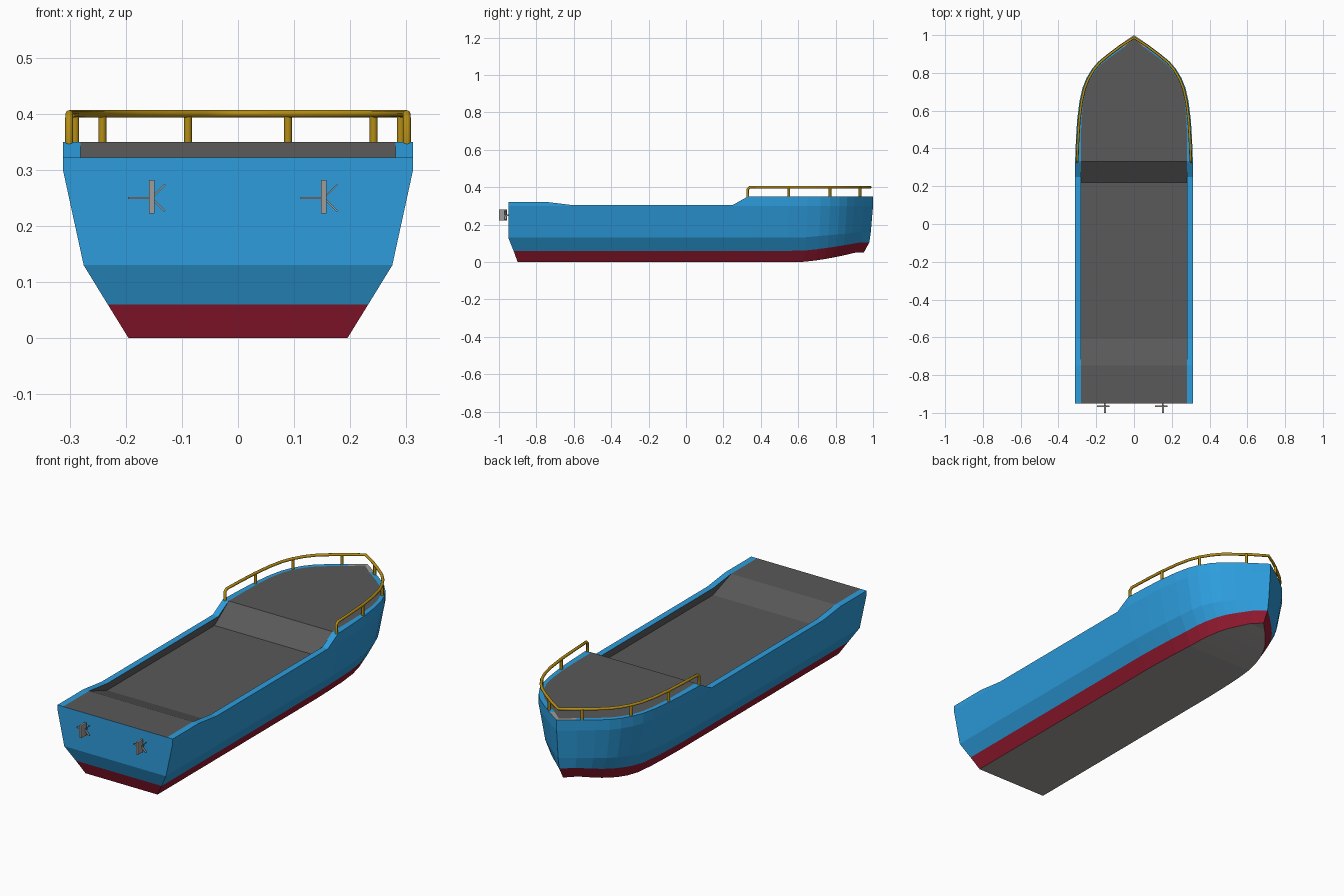
import bpy, bmesh, math
from mathutils import Matrix, Vector

if "Cube" in bpy.data.objects:
    bpy.data.objects.remove(bpy.data.objects["Cube"])


def material(name, rgb):
    m = bpy.data.materials.new(name)
    m.diffuse_color = (*rgb, 1)
    m.use_nodes = True
    m.node_tree.nodes["Principled BSDF"].inputs["Base Color"].default_value = m.diffuse_color
    return m


blue = material("hull blue", (0.026, 0.335, 0.72))
red = material("bottom red", (0.30, 0.010, 0.030))
grey = material("deck grey", (0.10, 0.10, 0.10))
brass = material("rail yellow", (0.46, 0.27, 0.008))
metal = material("light metal", (0.35, 0.34, 0.33))


def lerp_table(table, v):
    """Piecewise linear lookup."""
    if v <= table[0][0]:
        return table[0][1]
    for (a, fa), (b, fb) in zip(table, table[1:]):
        if v <= b:
            return fa + (fb - fa) * (v - a) / (b - a)
    return table[-1][1]


# Beam fraction, sheer line and deck line along the length
BEAM = [(0.33, 1), (0.45, .985), (0.55, .965), (0.65, .925), (0.72, .875), (0.77, .81),
        (0.82, .715), (0.86, .605), (0.90, .45), (0.95, .235), (1.0, 0)]
SHEER = [(-.75, .322), (-.61, .305), (.25, .305), (.33, .35)]
DECK = [(-.75, .322), (-.61, .272), (.22, .272), (.33, .35)]
STATIONS = [-.95, -.75, -.61, .22, .25] + [b[0] for b in BEAM]


def section(y):
    """Half section, from the bottom corner up and in to the deck edge."""
    t = min(max((y - .62) / .33, 0), 1)
    f, sheer, deck = (lerp_table(tb, y) for tb in (BEAM, SHEER, DECK))
    rim = .031 - .015 * min(max((y - .33) / .4, 0), 1)
    # half width, height, stern y, stem y
    levels = [(.195 * f, .05 * t ** 1.5, -.90, .95),
              (.232 * f, .06 + .045 * t ** 1.3, -.922, .98),
              (.275 * f, .13 + .03 * t, -.95, .988),
              (.312 * f, .30, -.95, 1.0),
              (.312 * f, sheer, -.95, 1.0),
              (max(.312 * f - rim, 0), sheer, -.95, .982),
              (max(.312 * f - rim, 0), deck, -.95, .982)]
    pts = []
    for x, z, stern, stem in levels:
        yy = y
        if y > .33:
            yy = .33 + (y - .33) * (stem - .33) / .67
        elif y == -.95:
            yy = stern
        pts.append(Vector((x, yy, z)))
    return pts


def make_hull():
    bm = bmesh.new()
    rings = []
    for y in STATIONS:
        half = section(y)
        pts = [Vector((-p.x, p.y, p.z)) for p in reversed(half)] + half
        rings.append([bm.verts.new(p) for p in pts])
    n = 14
    bands = [2, 0, 0, 0, 0, 1, 3, 1, 0, 0, 0, 0, 2, 2]   # colour around the section
    for k, (a, b) in enumerate(zip(rings, rings[1:])):
        for i in range(n):
            j = (i + 1) % n
            f = bm.faces.new((a[i], a[j], b[j], b[i]))
            # the rim has a light metal cap at the stem
            f.material_index = 3 if k == len(rings) - 2 and i in (1, 11) else bands[i]
    # transom
    s = rings[0]
    for k in range(4):
        f = bm.faces.new((s[6 - k], s[5 - k], s[8 + k], s[7 + k]))
        f.material_index = 1 if k == 0 else 0
    bmesh.ops.remove_doubles(bm, verts=bm.verts, dist=.0004)
    bmesh.ops.dissolve_degenerate(bm, edges=bm.edges, dist=.0001)
    bmesh.ops.recalc_face_normals(bm, faces=bm.faces)
    me = bpy.data.meshes.new("hull")
    bm.to_mesh(me)
    bm.free()
    for m in (blue, red, grey, metal):
        me.materials.append(m)
    bpy.context.collection.objects.link(bpy.data.objects.new("hull", me))


def tube(name, paths, r):
    """Round bars along the given paths."""
    cu = bpy.data.curves.new(name, 'CURVE')
    cu.dimensions = '3D'
    cu.bevel_depth = r
    cu.bevel_resolution = 2
    cu.use_fill_caps = True
    for path in paths:
        sp = cu.splines.new('POLY')
        sp.points.add(len(path) - 1)
        for p, c in zip(sp.points, path):
            p.co = (*c, 1)
    cu.materials.append(brass)
    bpy.context.collection.objects.link(bpy.data.objects.new(name, cu))


def rail_x(y):
    return max(.312 * lerp_table(BEAM, y) - .011, 0)


make_hull()

# Bow railing: one bar around the bow, with posts
side = [(rail_x(.33), .33, .345), (rail_x(.33), .33, .39), (rail_x(.34), .342, .40)]
side += [(rail_x(y), y - .003, .40) for y, _ in BEAM[1:-1]]
rail = side + [(0, .986, .40)] + [(-x, y, z) for x, y, z in reversed(side)]
tube("bow_rail", [rail], .007)
tube("rail_posts", [[(s * rail_x(y), y, .345), (s * rail_x(y), y, .40)]
                    for y in (.55, .77, .93) for s in (-1, 1)], .007)


def add_box(bm, size, matrix):
    bmesh.ops.create_cube(bm, size=1, matrix=matrix @ Matrix.Diagonal((*size, 1)))


# Stern drives: rudder plate, shaft and three thin blades
for name, cx in (("left_drive", -.154), ("right_drive", .153)):
    bm = bmesh.new()
    c = Matrix.Translation((cx, 0, .25))
    add_box(bm, (.010, .042, .060), c @ Matrix.Translation((0, -.979, .002)))
    add_box(bm, (.008, .03, .008), c @ Matrix.Translation((0, -.958, 0)))
    for ang, length in ((45, .032), (180, .040), (315, .032)):
        add_box(bm, (length, .010, .003), c @ Matrix.Rotation(math.radians(ang), 4, 'Y')
                @ Matrix.Translation((length / 2 + .002, -.965, 0)))
    me = bpy.data.meshes.new(name)
    bm.to_mesh(me)
    bm.free()
    me.materials.append(metal)
    bpy.context.collection.objects.link(bpy.data.objects.new(name, me))
